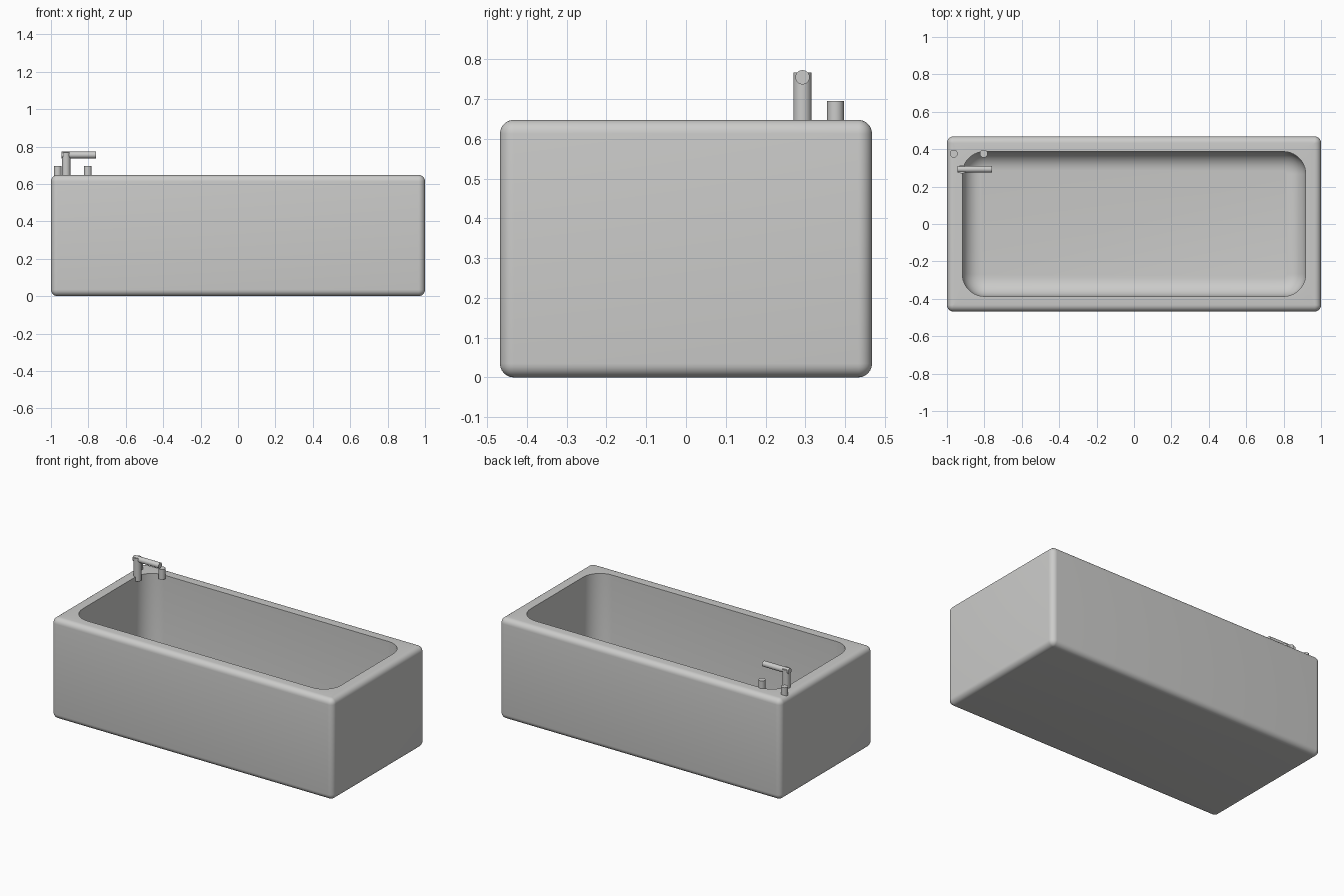
import bpy, bmesh, math
from mathutils import Vector

if "Cube" in bpy.data.objects:
    bpy.data.objects.remove(bpy.data.objects["Cube"])


def material(name, rgb):
    m = bpy.data.materials.new(name)
    m.diffuse_color = (*rgb, 1)
    m.use_nodes = True
    m.node_tree.nodes["Principled BSDF"].inputs["Base Color"].default_value = m.diffuse_color
    return m


enamel = material("light grey enamel", (0.6, 0.6, 0.59))


def finish(name, bm):
    bmesh.ops.recalc_face_normals(bm, faces=bm.faces)
    me = bpy.data.meshes.new(name)
    bm.to_mesh(me)
    bm.free()
    ob = bpy.data.objects.new(name, me)
    bpy.context.collection.objects.link(ob)
    me.materials.append(enamel)
    bpy.ops.object.select_all(action='DESELECT')
    ob.select_set(True)
    bpy.context.view_layer.objects.active = ob
    bpy.ops.object.shade_smooth_by_angle(angle=math.radians(35))
    return ob


def rounded_rect(bm, hx, hy, r, z, seg=10):
    verts = []
    for q, (sx, sy) in enumerate([(1, 1), (-1, 1), (-1, -1), (1, -1)]):
        for i in range(seg + 1):
            a = math.pi / 2 * (q + i / seg)
            verts.append(bm.verts.new((sx * (hx - r) + r * math.cos(a),
                                       sy * (hy - r) + r * math.sin(a), z)))
    return verts


# Tub: one loft going up the outside, over the rim and down into the basin
HX, HY, H, R = 1.0, 0.468, 0.648, 0.035
IX, IY, IR, FLOOR, F = 0.918, 0.387, 0.12, 0.08, 0.1
N = 6
quarter = [math.pi / 2 * i / N for i in range(N + 1)]
rings = []
for a in quarter:                                   # lower outer edge
    d = R * (1 - math.sin(a))
    rings.append((HX - d, HY - d, max(R - d, 0.001), R * (1 - math.cos(a))))
for a in quarter:                                   # upper outer edge
    d = R * (1 - math.cos(a))
    rings.append((HX - d, HY - d, max(R - d, 0.001), H - R + R * math.sin(a)))
rings.append((IX, IY, IR, H))                       # basin lip
for a in quarter:                                   # curve into the floor
    d = F * (1 - math.cos(a))
    rings.append((IX - d, IY - d, IR - d, FLOOR + F - F * math.sin(a)))

bm = bmesh.new()
loops = [rounded_rect(bm, *r) for r in rings]
bm.faces.new(loops[0])
bm.faces.new(loops[-1])
for lo, hi in zip(loops, loops[1:]):
    n = len(lo)
    for i in range(n):
        bm.faces.new((lo[i], lo[(i + 1) % n], hi[(i + 1) % n], hi[i]))
bmesh.ops.remove_doubles(bm, verts=bm.verts, dist=0.0001)
finish("bathtub", bm)


def rod(name, start, end, radius):
    start, end = Vector(start), Vector(end)
    axis = end - start
    bm = bmesh.new()
    bmesh.ops.create_cone(bm, cap_ends=True, segments=32, radius1=radius,
                          radius2=radius, depth=axis.length)
    rot = axis.to_track_quat('Z', 'Y').to_matrix()
    for v in bm.verts:
        v.co = rot @ v.co + (start + end) / 2
    return finish(name, bm)


# Tap post, spout and the two handles
rod("tap_post", (-0.919, 0.293, 0.62), (-0.919, 0.293, 0.767), 0.023)
rod("tap_spout", (-0.943, 0.293, 0.755), (-0.758, 0.293, 0.755), 0.018)
for side, x in (("left", -0.964), ("right", -0.803)):
    rod(side + "_handle", (x, 0.376, 0.63), (x, 0.376, 0.696), 0.021)
